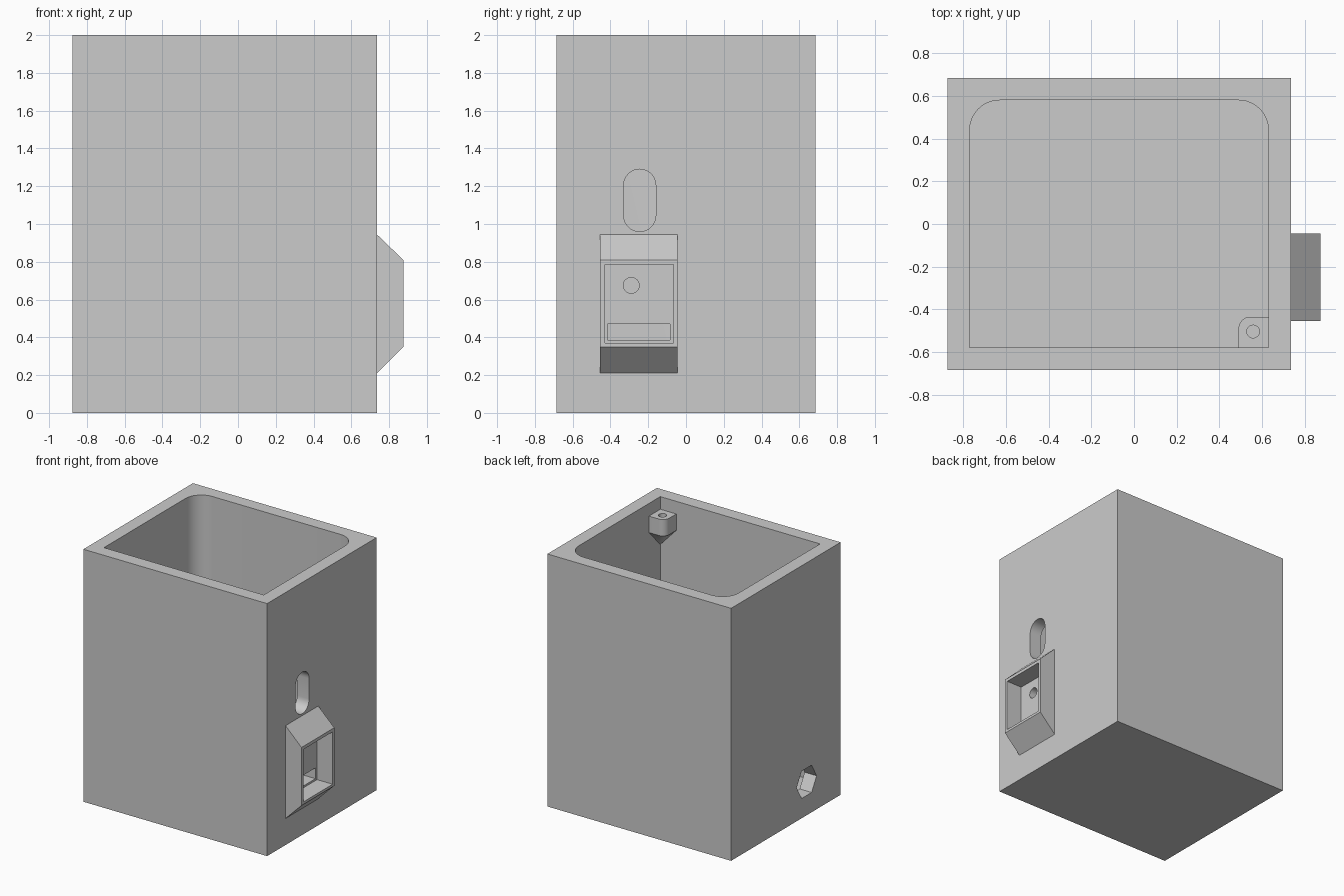
import bpy, bmesh
from math import pi, cos, sin

default = bpy.data.objects.get("Cube")
if default:
    bpy.data.objects.remove(default, do_unlink=True)

grey = bpy.data.materials.new("plain grey")
grey.use_nodes = True
grey.diffuse_color = (0.6, 0.6, 0.6, 1)
grey.node_tree.nodes["Principled BSDF"].inputs["Base Color"].default_value = (0.6, 0.6, 0.6, 1)


def finish(name, bm):
    bmesh.ops.recalc_face_normals(bm, faces=bm.faces)
    mesh = bpy.data.meshes.new(name)
    bm.to_mesh(mesh)
    bm.free()
    mesh.materials.append(grey)
    obj = bpy.data.objects.new(name, mesh)
    bpy.context.collection.objects.link(obj)
    return obj


def prism(name, outline, axis, lo, hi):
    """Extrude a 2D outline along x, y or z."""
    place = {"x": lambda a, b, t: (t, a, b),
             "y": lambda a, b, t: (a, t, b),
             "z": lambda a, b, t: (a, b, t)}[axis]
    bm = bmesh.new()
    face = bm.faces.new([bm.verts.new(place(a, b, lo)) for a, b in outline])
    new = bmesh.ops.extrude_face_region(bm, geom=[face])["geom"]
    bmesh.ops.translate(bm, vec=place(0, 0, hi - lo),
                        verts=[v for v in new if isinstance(v, bmesh.types.BMVert)])
    return finish(name, bm)


def rect(a0, a1, b0, b1):
    return [(a0, b0), (a1, b0), (a1, b1), (a0, b1)]


def arc(ca, cb, r, start, end, steps):
    angles = [start + (end - start) * i / steps for i in range(steps + 1)]
    return [(ca + r * cos(t), cb + r * sin(t)) for t in angles]


def circle(ca, cb, r, sides):
    return arc(ca, cb, r, 0, 2 * pi, sides)[:-1]


def boolean(target, tool, operation):
    mod = target.modifiers.new(operation, "BOOLEAN")
    mod.operation, mod.solver, mod.object = operation, "EXACT", tool
    graph = bpy.context.evaluated_depsgraph_get()
    mesh = bpy.data.meshes.new_from_object(target.evaluated_get(graph))
    target.modifiers.clear()
    target.data = mesh
    bpy.data.objects.remove(tool, do_unlink=True)


# Outer box
LEFT, RIGHT, FRONT, BACK = -0.875, 0.735, -0.685, 0.685
IN_L, IN_R, IN_F, IN_B = -0.77, 0.63, -0.578, 0.58
body = prism("container_body", rect(LEFT, RIGHT, FRONT, BACK), "z", 0, 2)

# Chamfered switch housing on the side wall
housing = prism("housing", [(0.7, 0.21), (RIGHT, 0.21), (0.875, 0.35),
                            (0.875, 0.81), (RIGHT, 0.945), (0.7, 0.945)], "y", -0.455, -0.045)
boolean(body, housing, "UNION")

# Main cavity, rounded at the two back corners
r = 0.14
cavity = ([(IN_L, IN_F), (IN_R, IN_F)]
          + arc(IN_R - r, IN_B - r, r, 0, pi / 2, 12)
          + arc(IN_L + r, IN_B - r, r, pi / 2, pi, 12))
boolean(body, prism("cavity", cavity, "z", 0.11, 2.2), "DIFFERENCE")

# Housing recess, and the openings through the walls
stadium = arc(-0.245, 1.205, 0.085, 0, pi, 16) + arc(-0.245, 1.045, 0.085, pi, 2 * pi, 16)
cuts = [("recess", rect(-0.43, -0.065, 0.37, 0.785), RIGHT + 0.003, 1),
        ("wire_slot", rect(-0.415, -0.085, 0.385, 0.47), 0.5, 0.8),
        ("round_hole", circle(-0.29, 0.675, 0.042, 32), 0.5, 0.8),
        ("cable_slot", stadium, 0.5, 1),
        ("hexagon_port", circle(-0.26, 0.265, 0.125, 6), -1, -0.7)]
for name, outline, lo, hi in cuts:
    boolean(body, prism(name, outline, "x", lo, hi), "DIFFERENCE")

# Screw post in the front corner, tapering down to the corner edge
x0, y1, rr = 0.49, -0.435, 0.055
section = ([(x0, IN_F - 0.01), (IN_R + 0.01, IN_F - 0.01), (IN_R + 0.01, y1)]
           + arc(x0 + rr, y1 - rr, rr, pi / 2, pi, 8))
bm = bmesh.new()
for z in (1.77, 1.9):
    for x, y in section:
        bm.verts.new((x, y, z))
bm.verts.new((IN_R + 0.01, IN_F - 0.01, 1.61))
hull = bmesh.ops.convex_hull(bm, input=bm.verts)
bmesh.ops.dissolve_limit(bm, angle_limit=0.01, verts=bm.verts, edges=bm.edges)
post = finish("screw_post", bm)
boolean(post, prism("screw_hole", circle(0.558, -0.504, 0.03, 24), "z", 1.76, 2), "DIFFERENCE")

# Smooth the curves, keep the edges sharp
for obj in (body, post):
    bpy.ops.object.select_all(action="DESELECT")
    obj.select_set(True)
    bpy.context.view_layer.objects.active = obj
    bpy.ops.object.shade_smooth_by_angle(angle=pi / 6)
